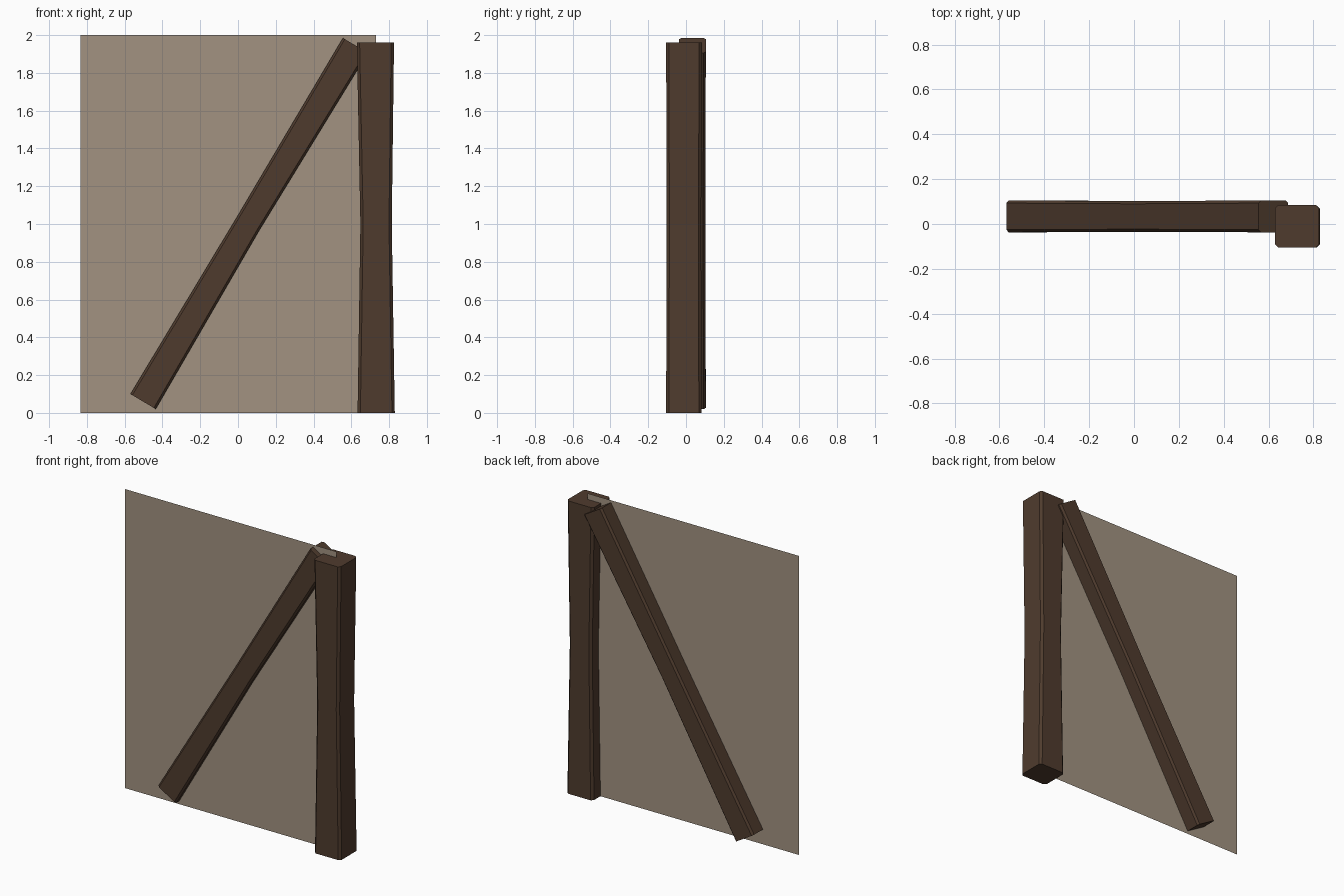
import bpy, bmesh, math
from mathutils import Matrix

if "Cube" in bpy.data.objects:
    bpy.data.objects.remove(bpy.data.objects["Cube"])


def material(name, rgb):
    m = bpy.data.materials.new(name)
    m.diffuse_color = (*rgb, 1)
    m.use_nodes = True
    m.node_tree.nodes["Principled BSDF"].inputs["Base Color"].default_value = m.diffuse_color
    return m


def finish(bm, name, mat, matrix=Matrix()):
    bm.transform(matrix)
    me = bpy.data.meshes.new(name)
    bm.to_mesh(me)
    bm.free()
    me.materials.append(mat)
    ob = bpy.data.objects.new(name, me)
    bpy.context.collection.objects.link(ob)
    return ob


def timber(name, rings, c, mat, matrix=Matrix()):
    """Chamfered beam lofted through rings of (z, x0, x1, y0, y1)."""
    bm = bmesh.new()
    loops = []
    for z, x0, x1, y0, y1 in rings:
        pts = [(x0 + c, y0), (x1 - c, y0), (x1, y0 + c), (x1, y1 - c),
               (x1 - c, y1), (x0 + c, y1), (x0, y1 - c), (x0, y0 + c)]
        loops.append([bm.verts.new((x, y, z)) for x, y in pts])
    for a, b in zip(loops, loops[1:]):
        for i in range(8):
            j = (i + 1) % 8
            bm.faces.new((a[i], a[j], b[j], b[i]))
    bm.faces.new(loops[0][::-1])
    bm.faces.new(loops[-1])
    return finish(bm, name, mat, matrix)


wood = material("dark_wood", (0.078, 0.044, 0.027))
plaster = material("wall_panel", (0.36, 0.29, 0.22))

# Upright post, slightly waisted at mid height
timber("post", [(0, 0.633, 0.83, -0.105, 0.083),
                (1.0, 0.648, 0.814, -0.103, 0.08),
                (1.96, 0.629, 0.826, -0.105, 0.085)], 0.015, wood)

# Diagonal brace leaning into the post
length = 2.195
lean = math.atan2(1.125, 1.885)
place = Matrix.Translation((-0.5025, 0, 0.06)) @ Matrix.Rotation(lean, 4, 'Y')
timber("brace", [(0, -0.078, 0.078, -0.037, 0.105),
                 (length * 0.5, -0.074, 0.064, -0.035, 0.102),
                 (length, -0.078, 0.076, -0.037, 0.105)], 0.012, wood, place)

# Thin wall panel running into the middle of the post
bm = bmesh.new()
bm.faces.new([bm.verts.new(p) for p in
              ((-0.835, 0, 0), (0.73, 0, 0), (0.73, 0, 2), (-0.835, 0, 2))])
finish(bm, "wall_panel", plaster)
